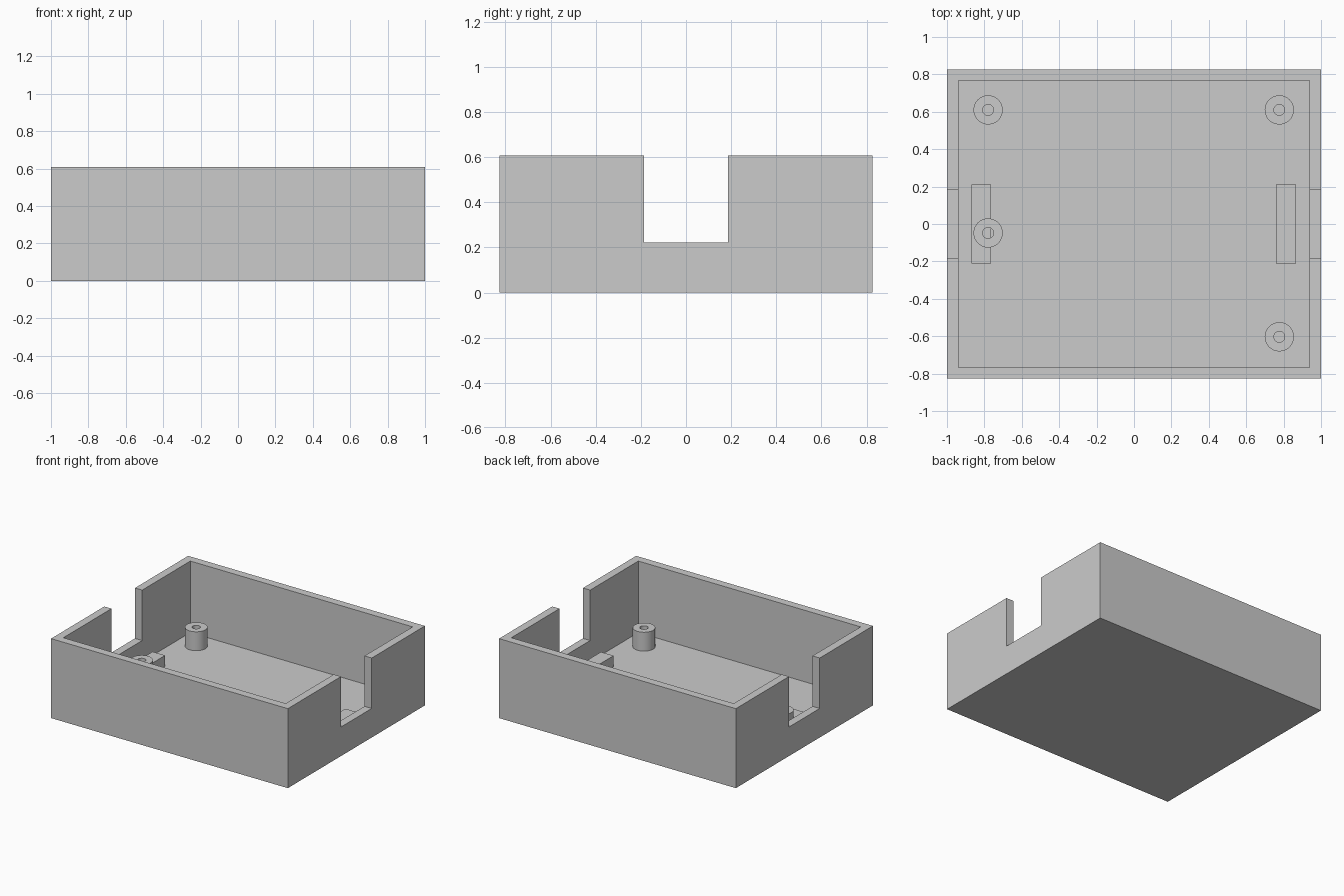
import bpy
import bmesh
import math

cube = bpy.data.objects.get("Cube")
if cube:
    bpy.data.objects.remove(cube, do_unlink=True)

# Overall measurements
HALF_X, HALF_Y, HEIGHT = 1.0, 0.827, 0.607
WALL, FLOOR = 0.061, 0.061
NOTCH_HALF, NOTCH_SILL = 0.185, 0.222
SINK = 0.005  # small overlap of parts into the floor

grey = bpy.data.materials.new("light_grey")
grey.use_nodes = True
colour = (0.6, 0.6, 0.6, 1)
grey.diffuse_color = colour
grey.node_tree.nodes["Principled BSDF"].inputs["Base Color"].default_value = colour


def finish(name, bm):
    """Turn a bmesh into a named grey object."""
    bmesh.ops.recalc_face_normals(bm, faces=bm.faces)
    mesh = bpy.data.meshes.new(name)
    bm.to_mesh(mesh)
    bm.free()
    mesh.materials.append(grey)
    obj = bpy.data.objects.new(name, mesh)
    bpy.context.collection.objects.link(obj)
    return obj


def box(name, low, high):
    """Box between two opposite corners."""
    bm = bmesh.new()
    bmesh.ops.create_cube(bm, size=1)
    for v in bm.verts:
        v.co = [low[i] if v.co[i] < 0 else high[i] for i in range(3)]
    return finish(name, bm)


def cut(target, cutter):
    """Subtract a hidden cutter from the target."""
    mod = target.modifiers.new(cutter.name, 'BOOLEAN')
    mod.operation = 'DIFFERENCE'
    mod.solver = 'EXACT'
    mod.object = cutter
    cutter.hide_render = True
    cutter.hide_set(True)
    cutter.display_type = 'WIRE'


def standoff(name, x, y):
    """Round post with a screw hole, revolved from its half profile."""
    outer, bore, top = 0.078, 0.029, 0.205
    profile = [(outer, FLOOR - SINK), (outer, top), (bore, top), (bore, FLOOR - SINK)]
    bm = bmesh.new()
    verts = [bm.verts.new((r, 0, z)) for r, z in profile]
    edges = [bm.edges.new(pair) for pair in zip(verts, verts[1:] + verts[:1])]
    bmesh.ops.spin(bm, geom=verts + edges, cent=(0, 0, 0), axis=(0, 0, 1),
                   angle=math.tau, steps=48, use_merge=True)
    bmesh.ops.remove_doubles(bm, verts=bm.verts, dist=0.0001)
    obj = finish(name, bm)
    obj.location = (x, y, 0)
    bpy.ops.object.select_all(action='DESELECT')
    obj.select_set(True)
    bpy.context.view_layer.objects.active = obj
    bpy.ops.object.shade_smooth_by_angle(angle=math.radians(35))
    return obj


# Open tray: hollow cavity and a cable notch through both end walls
tray = box("tray", (-HALF_X, -HALF_Y, 0), (HALF_X, HALF_Y, HEIGHT))
cavity = box("cavity_cutter", (WALL - HALF_X, WALL - HALF_Y, FLOOR),
             (HALF_X - WALL, HALF_Y - WALL, 1))
notch = box("notch_cutter", (-2, -NOTCH_HALF, NOTCH_SILL), (2, NOTCH_HALF, 1))
cut(tray, cavity)
cut(tray, notch)

# Support blocks on the floor behind each notch
for name, x in (("right_support_block", -0.817), ("left_support_block", 0.812)):
    box(name, (x - 0.053, -0.21, FLOOR - SINK), (x + 0.053, 0.212, 0.145))

# Screw posts
standoff("back_right_standoff", -0.78, 0.61)
standoff("middle_right_standoff", -0.78, -0.048)
standoff("back_left_standoff", 0.777, 0.61)
standoff("front_left_standoff", 0.777, -0.603)
